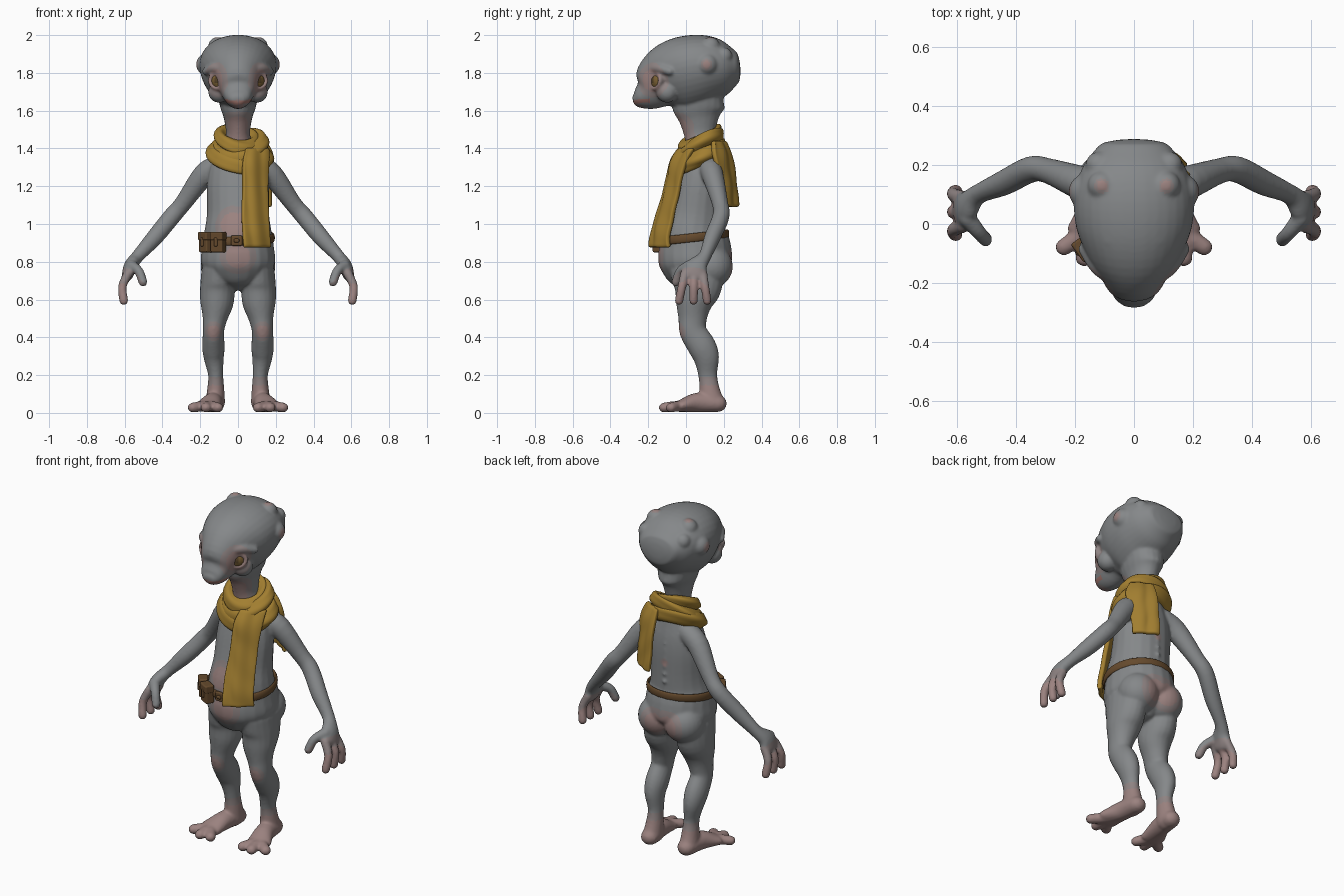
import bpy
import bmesh
from math import sin, cos, pi, radians
from mathutils import Vector, Matrix

default_cube = bpy.data.objects.get("Cube")
if default_cube:
    bpy.data.objects.remove(default_cube)

X, Y, Z = Vector((1, 0, 0)), Vector((0, 1, 0)), Vector((0, 0, 1))


def material(name, *rgb):
    mat = bpy.data.materials.new(name)
    mat.use_nodes = True
    mat.diffuse_color = (*rgb, 1)
    shader = next(n for n in mat.node_tree.nodes if n.type == 'BSDF_PRINCIPLED')
    shader.inputs["Base Color"].default_value = (*rgb, 1)
    shader.inputs["Roughness"].default_value = 0.7
    return mat


grey = material("grey skin", .235, .245, .252)
blush = material("blushed skin", .275, .23, .228)
pink = material("pink skin", .33, .225, .215)
lip = material("rosy lip", .36, .18, .155)
mustard = material("mustard cloth", .36, .21, .03)
leather = material("brown leather", .13, .068, .026)
amber = material("amber eye", .2, .12, .035)
dark = material("dark pupil", .09, .055, .02)


def finish(name, bm, mats, smooth=True):
    """Turn a bmesh into a named object."""
    bmesh.ops.recalc_face_normals(bm, faces=bm.faces)
    for face in bm.faces:
        face.smooth = smooth
    mesh = bpy.data.meshes.new(name)
    bm.to_mesh(mesh)
    bm.free()
    for mat in mats:
        mesh.materials.append(mat)
    obj = bpy.data.objects.new(name, mesh)
    bpy.context.collection.objects.link(obj)
    return obj


def spline(path, steps=4):
    """Catmull-Rom interpolation of rows of any length."""
    p = [Vector(row) for row in path]
    p = [p[0] * 2 - p[1]] + p + [p[-1] * 2 - p[-2]]
    out = []
    for a, b, c, d in zip(p, p[1:], p[2:], p[3:]):
        for i in range(steps):
            t = i / steps
            out.append((b * 2 + (c - a) * t + (a * 2 - b * 5 + c * 4 - d) * t ** 2
                        + (b * 3 - a - c * 3 + d) * t ** 3) / 2)
    return out + [p[-2]]


def skin(bm, rings, closed=False):
    """Bridge rings of points into a surface."""
    loops = [[bm.verts.new(p) for p in ring] for ring in rings]
    pairs = list(zip(loops, loops[1:])) + ([(loops[-1], loops[0])] if closed else [])
    for a, b in pairs:
        for i in range(len(a)):
            bm.faces.new((a[i - 1], a[i], b[i], b[i - 1]))
    if not closed:
        bm.faces.new(loops[0])
        bm.faces.new(loops[-1])


def tube(bm, path, ref=X, cap=1, egg=0, mirror=False, seg=20):
    """Loft ellipses along rows of x, y, z, radius, radius, with round ends."""
    rows = spline(path)
    centres = [Vector(r[:3]) for r in rows]
    stations = []
    for i, row in enumerate(rows):
        tangent = (centres[min(i + 1, len(rows) - 1)] - centres[max(i - 1, 0)]).normalized()
        stations.append((centres[i], tangent, row[3], row[4]))

    def ends(station, sign):
        c, t, a, b = station
        return [(c + t * sign * min(a, b) * cap * sin(k), t, a * cos(k), b * cos(k))
                for k in (pi / 6, pi / 3, pi / 2.2)]
    stations = ends(stations[0], -1)[::-1] + stations + ends(stations[-1], 1)
    for side in (1, -1) if mirror else (1,):
        rings = []
        for c, t, a, b in stations:
            u = (ref - t * ref.dot(t)).normalized()
            v = t.cross(u)
            ring = []
            for k in range(seg):
                w = 2 * pi * k / seg
                p = c + u * cos(w) * a * (1 - egg * sin(w)) + v * sin(w) * b
                ring.append((p.x * side, p.y, p.z))
            rings.append(ring)
        skin(bm, rings)


def hoop(bm, centre, u, v, n, a, b, folds=0, seg=72):
    """Closed ring with an elliptical, optionally creased, section."""
    rings = []
    for i in range(seg):
        th = 2 * pi * i / seg
        radial = u * cos(th) + v * sin(th)
        out = radial.normalized()
        ring = []
        for k in range(24):
            ph = 2 * pi * k / 24
            w = 1 + folds * cos(4 * ph + 2 * th) + folds * sin(3 * th + ph) / 2
            ring.append(centre + radial + out * a * w * cos(ph) + n * b * w * sin(ph))
        rings.append(ring)
    skin(bm, rings, closed=True)


def ball(bm, centre, radius):
    bmesh.ops.create_uvsphere(bm, u_segments=24, v_segments=16, radius=radius,
                              matrix=Matrix.Translation(centre))


# Body: overlapping lofts fused into one skin
bm = bmesh.new()
tube(bm, [(0, .07, .665, .05, .08), (0, .065, .7, .11, .13), (0, .055, .75, .168, .17),
          (0, .05, .8, .197, .195), (0, .045, .88, .19, .192), (0, .035, .95, .18, .175),
          (0, .05, 1.05, .165, .155), (0, .07, 1.2, .165, .135), (0, .08, 1.3, .15, .115),
          (0, .085, 1.38, .11, .09), (0, .073, 1.46, .066, .08), (0, .067, 1.55, .073, .105),
          (0, .065, 1.62, .095, .14), (0, .08, 1.7, .11, .12)], cap=.3)
tube(bm, [(0, -.275, 1.655, .038, .027), (0, -.25, 1.662, .064, .053),
          (0, -.2, 1.688, .085, .093), (0, -.15, 1.735, .113, .15),
          (0, -.08, 1.775, .163, .185), (0, 0, 1.798, .195, .197),
          (0, .1, 1.818, .2, .185), (0, .2, 1.825, .17, .147),
          (0, .265, 1.83, .12, .09)], cap=.25, egg=.15, seg=36)
# Legs, feet and toes
tube(bm, [(.105, .06, .76, .088, .145), (.109, .06, .66, .092, .128),
          (.112, .042, .58, .088, .097), (.122, .035, .5, .066, .076),
          (.13, .038, .43, .056, .072), (.13, .085, .35, .06, .075),
          (.128, .108, .29, .053, .068), (.118, .115, .2, .04, .05),
          (.118, .125, .12, .046, .055), (.12, .135, .055, .052, .07)], mirror=True)
tube(bm, [(.12, .17, .05, .05, .046), (.135, .06, .055, .053, .052),
          (.16, -.03, .036, .07, .032)], mirror=True)
for tip_x, tip_y in ((.105, -.11), (.17, -.118), (.24, -.08)):
    tube(bm, [(.16, 0, .036, .03, .03), ((.16 + tip_x) / 2, tip_y / 2 - .01, .034, .03, .028),
              (tip_x, tip_y, .028, .029, .026)], mirror=True)
# Arms, fingers and thumbs
tube(bm, [(.1, .12, 1.31, .06, .06), (.18, .14, 1.26, .058, .06), (.29, .18, 1.11, .043, .046),
          (.35, .185, 1.04, .045, .047), (.44, .14, .93, .043, .045), (.53, .1, .83, .034, .034),
          (.567, .06, .78, .055, .036), (.585, .045, .73, .068, .031)], ref=Y, mirror=True)
for base, tip in ((.088, .112), (.042, .04), (-.005, -.037)):
    tube(bm, [(.58, base, .74, .025, .025), (.612, (base + tip) / 2, .67, .023, .023),
              (.605, tip, .593, .023, .024)], ref=Y, mirror=True)
tube(bm, [(.565, .02, .78, .03, .03), (.525, -.03, .75, .025, .025),
          (.503, -.053, .692, .024, .024)], ref=Y, mirror=True)
# Brows, eyelids, cheeks, skull bumps and buttocks
tube(bm, [(.035, -.195, 1.782, .02, .02), (.075, -.183, 1.815, .022, .022),
          (.125, -.148, 1.825, .026, .024), (.168, -.085, 1.808, .022, .022)],
     ref=Z, mirror=True)
bumps = [(.1, -.1, 1.7, .058), (.162, .11, 1.845, .06), (.108, .13, 1.94, .05),
         (.075, -.05, 1.935, .038), (.125, -.06, 1.88, .036), (.12, .2, 1.89, .045),
         (.05, -.13, 1.865, .032), (.085, .135, .775, .113)]
eyes = []
for side in (1, -1):
    for x, y, z, r in bumps:
        ball(bm, (x * side, y, z), r)
    look = Vector((.52 * side, -.85, .05)).normalized()
    across = look.cross(Z).normalized()
    eye = Vector((.082 * side, -.13, 1.758))
    eyes.append((side, eye, look))
    hoop(bm, eye + look * .038, across * .053, across.cross(look) * .042, look,
         .012, .015, seg=32)
# Spine knobs
for i in range(6):
    ball(bm, (0, .2 - .002 * i, 1.02 + .045 * i), .013)

body = finish("body", bm, [grey])
remesh = body.modifiers.new("Fuse", 'REMESH')
remesh.mode = 'VOXEL'
remesh.voxel_size = .0075
remesh.use_smooth_shade = True
relax = body.modifiers.new("Relax", 'SMOOTH')
relax.factor = .5
relax.iterations = 7
fused = bpy.data.meshes.new_from_object(
    body.evaluated_get(bpy.context.evaluated_depsgraph_get()))
body.modifiers.clear()
body.data = fused
fused.materials.clear()
for mat in (grey, blush, pink, lip):
    fused.materials.append(mat)

# Blushed areas: centre and reach, mirrored through the x distance
spots = [(.03, -.12, 1.0, .11), (0, -.14, .83, .11), (0, -.02, 1.52, .1), (0, -.01, 1.45, .1),
         (.13, -.035, .43, .06), (.04, .24, .77, .11), (.222, .11, 1.845, .035),
         (.11, .13, 1.99, .03), (.11, -.175, 1.76, .105), (0, -.26, 1.61, .06),
         (.6, .03, .6, .19), (0, .21, 1.13, .03)]
for face in fused.polygons:
    c = face.center
    p = Vector((abs(c.x), c.y, c.z))
    heat = max(1 - (p - Vector(s[:3])).length / s[3] for s in spots)
    heat = max(heat, (.2 - c.z) / .12)
    face.material_index = 2 if heat > .42 else 1 if heat > .1 else 0
    # Mouth line rising to the corners
    if c.y < -.19 and abs(c.z - 1.64 - p.x * .18) < .009:
        face.material_index = 3

# Eyeballs with pupils
for side, eye, look in eyes:
    bm = bmesh.new()
    ball(bm, eye, .06)
    for face in bm.faces:
        if (face.calc_center_median() - eye).normalized().dot(look) > .95:
            face.material_index = 1
    finish("left_eye" if side > 0 else "right_eye", bm, [amber, dark])

# Scarf wraps
bm = bmesh.new()
for cx, cz, rx, ry, sx, sy, thick in ((.01, 1.36, .138, .102, -.012, .045, .045),
                                      (.005, 1.405, .118, .095, .02, .05, .045),
                                      (0, 1.448, .094, .088, -.015, .04, .036)):
    hoop(bm, Vector((cx, .073, cz)), Vector((rx, 0, sx)), Vector((0, ry, sy)), Z,
         thick * .9, thick, folds=.09)
finish("scarf_wraps", bm, [mustard])


def hanging_cloth(name, rows, bend):
    """Rippled strip from rows of y, z, left x, right x, bent round the body."""
    bm = bmesh.new()
    grid = []
    for y, z, x0, x1 in spline(rows):
        line = []
        for k in range(19):
            x = x0 + (x1 - x0) * k / 18
            ripple = .004 * sin(k * .65 + z * 5) + .002 * sin(z * 40 + k / 3)
            line.append(bm.verts.new((x, y + bend * x * x + ripple, z)))
        grid.append(line)
    for a, b in zip(grid, grid[1:]):
        for k in range(18):
            bm.faces.new((a[k], a[k + 1], b[k + 1], b[k]))
    cloth = finish(name, bm, [mustard])
    solid = cloth.modifiers.new("Thickness", 'SOLIDIFY')
    solid.thickness = .026
    solid.offset = 0
    cloth.modifiers.new("Soften", 'SUBSURF').levels = 1


hanging_cloth("scarf_front_tail", [(-.04, 1.4, .04, .16), (-.085, 1.32, .025, .16),
                                   (-.108, 1.2, .025, .155), (-.148, 1.05, .02, .16),
                                   (-.178, .95, .025, .165), (-.187, .875, .03, .172)], 3.4)
hanging_cloth("scarf_back_tail", [(.2, 1.44, .04, .15), (.238, 1.36, .04, .185),
                                  (.258, 1.25, .045, .18), (.27, 1.16, .045, .175),
                                  (.278, 1.09, .05, .175)], -2.6)

# Belt, pouches and buckle
bm = bmesh.new()
hoop(bm, Vector((0, .037, .928)), X * .186, Vector((0, .183, .02)), Z, .009, .023)
finish("belt", bm, [leather])


def belt_box(name, angle, out, size, z):
    a = radians(angle)
    bm = bmesh.new()
    place = (Matrix.Translation((cos(a) * (.19 + out), .037 + sin(a) * (.186 + out), z))
             @ Matrix.Rotation(a, 4, 'Z') @ Matrix.Diagonal((*size, 1)))
    bmesh.ops.create_cube(bm, size=1, matrix=place)
    box = finish(name, bm, [leather], smooth=False)
    bevel = box.modifiers.new("Rounded", 'BEVEL')
    bevel.width = .008
    bevel.segments = 3


for label, angle in (("outer", 216), ("inner", 240)):
    belt_box(label + "_pouch", angle, .018, (.05, .072, .1), .9)
    belt_box(label + "_pouch_flap", angle, .021, (.054, .077, .045), .936)
    belt_box(label + "_pouch_strap", angle, .044, (.016, .02, .05), .905)
belt_box("buckle", 268, .01, (.02, .06, .055), .912)
belt_box("buckle_tongue", 268, .021, (.016, .03, .02), .912)
